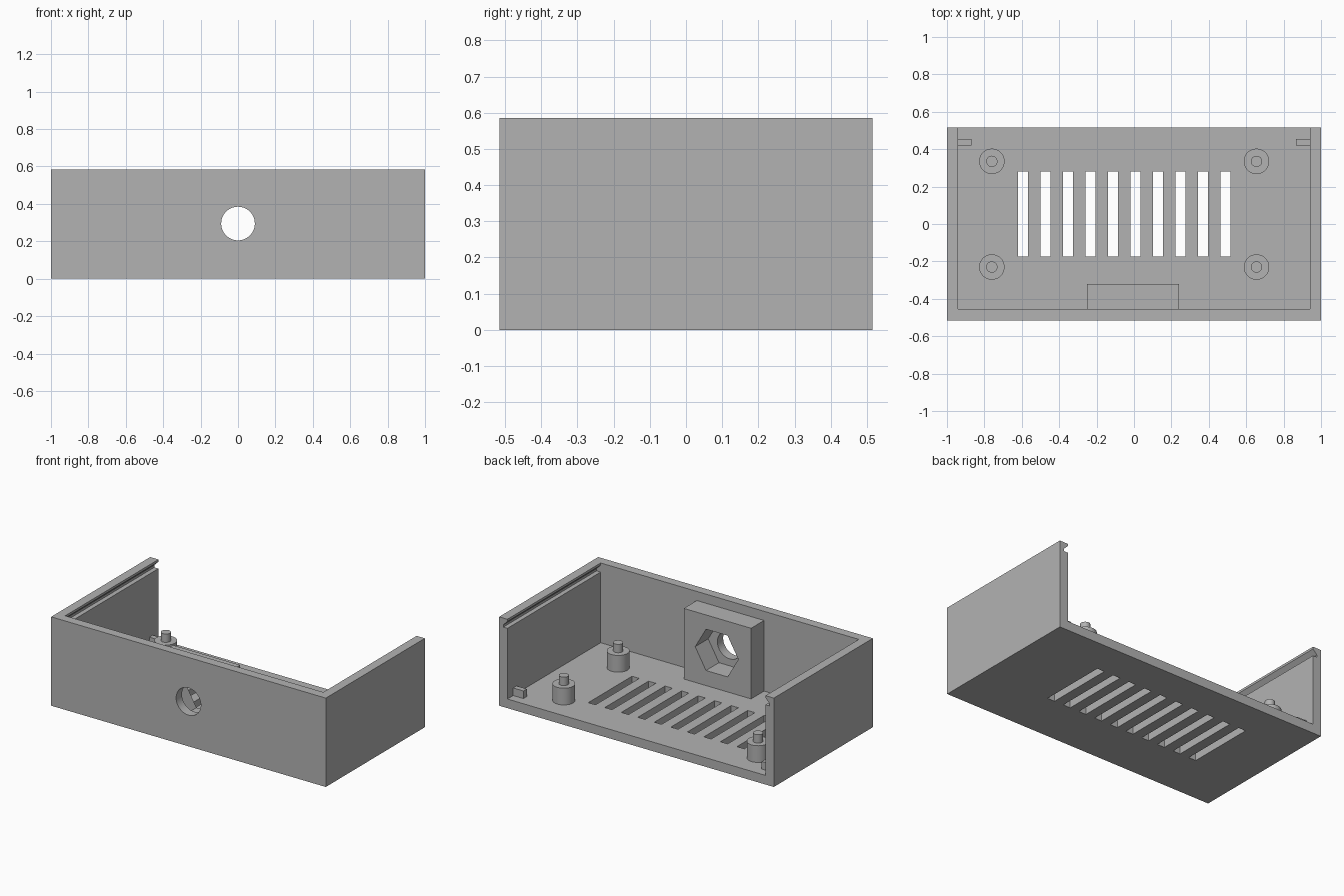
import bpy, bmesh, math
from mathutils import Matrix, Vector

cube = bpy.data.objects.get("Cube")
if cube:
    bpy.data.objects.remove(cube, do_unlink=True)

grey = bpy.data.materials.new("plain_grey")
grey.use_nodes = True
grey.diffuse_color = (0.45, 0.45, 0.45, 1)
grey.node_tree.nodes["Principled BSDF"].inputs["Base Color"].default_value = grey.diffuse_color


def finish(name, bm):
    bmesh.ops.recalc_face_normals(bm, faces=bm.faces)
    mesh = bpy.data.meshes.new(name)
    bm.to_mesh(mesh)
    bm.free()
    mesh.materials.append(grey)
    obj = bpy.data.objects.new(name, mesh)
    bpy.context.collection.objects.link(obj)
    return obj


def add_box(bm, x0, x1, y0, y1, z0, z1):
    size = Matrix.Diagonal((x1 - x0, y1 - y0, z1 - z0, 1))
    centre = Vector(((x0 + x1) / 2, (y0 + y1) / 2, (z0 + z1) / 2))
    bmesh.ops.create_cube(bm, size=1, matrix=Matrix.Translation(centre) @ size)


def box(name, *bounds):
    bm = bmesh.new()
    add_box(bm, *bounds)
    return finish(name, bm)


def prism(name, outline, y0, y1):
    """Extrude an x-z outline along y."""
    bm = bmesh.new()
    face = bm.faces.new([bm.verts.new((x, y0, z)) for x, z in outline])
    new = bmesh.ops.extrude_face_region(bm, geom=[face])["geom"]
    bmesh.ops.translate(bm, vec=(0, y1 - y0, 0),
                        verts=[v for v in new if isinstance(v, bmesh.types.BMVert)])
    return finish(name, bm)


def ring(sides, radius, z):
    turn = 2 * math.pi / sides
    return [(radius * math.cos(i * turn), z + radius * math.sin(i * turn)) for i in range(sides)]


def cut(obj, cutter):
    cutter.hide_render = True
    mod = obj.modifiers.new("cut", 'BOOLEAN')
    mod.operation = 'DIFFERENCE'
    mod.solver = 'EXACT'
    mod.object = cutter
    bpy.context.view_layer.objects.active = obj
    bpy.ops.object.modifier_apply(modifier=mod.name)
    bpy.data.objects.remove(cutter, do_unlink=True)


def smooth(obj):
    bpy.ops.object.select_all(action='DESELECT')
    obj.select_set(True)
    bpy.context.view_layer.objects.active = obj
    bpy.ops.object.shade_smooth_by_angle(angle=math.radians(30))


WALL, DEPTH, HEIGHT = 0.06, 0.515, 0.585
INNER_X, INNER_Y, LEDGE = 1 - WALL, -DEPTH + WALL, 0.525
HOLE_Z = 0.295

# Case: open at the top and back, with lid grooves along the side walls
case = box("case", -1, 1, -DEPTH, DEPTH, 0, HEIGHT)
half = [(INNER_X, WALL), (INNER_X, LEDGE), (0.97, LEDGE), (0.97, 0.54),
        (INNER_X, 0.57), (INNER_X, 0.7)]
cavity = half + [(-x, z) for x, z in reversed(half)]
cut(case, prism("cavity_cutter", cavity, INNER_Y, 0.7))

# Ventilation slots in the floor
bm = bmesh.new()
for i in range(10):
    x = -0.62 + i * 0.1203
    add_box(bm, x, x + 0.053, -0.175, 0.28, -0.1, 0.12)
cut(case, finish("slot_cutter", bm))

# Round hole through the front wall
cut(case, prism("hole_cutter", ring(48, 0.09, HOLE_Z), -0.6, -0.4))
smooth(case)

# Nut holder behind the hole, with a hexagonal pocket
holder = box("nut_holder", -0.25, 0.24, INNER_Y, -0.32, WALL, LEDGE)
cut(holder, prism("hex_cutter", ring(6, 0.157, HOLE_Z), -0.6, -0.2))

# Stepped mounting posts
for side, x in (("right", -0.76), ("left", 0.655)):
    for end, y in (("front", -0.23), ("back", 0.335)):
        bm = bmesh.new()
        for radius, z0, z1 in ((0.068, 0.05, 0.17), (0.03, 0.16, 0.225)):
            bmesh.ops.create_cone(bm, cap_ends=True, segments=40, radius1=radius, radius2=radius,
                                  depth=z1 - z0, matrix=Matrix.Translation((x, y, (z0 + z1) / 2)))
        smooth(finish(f"{end}_{side}_post", bm))

# Small stops in the back corners
box("right_stop", -0.95, -0.87, 0.42, 0.455, 0.05, 0.11)
box("left_stop", 0.865, 0.95, 0.42, 0.455, 0.05, 0.11)
